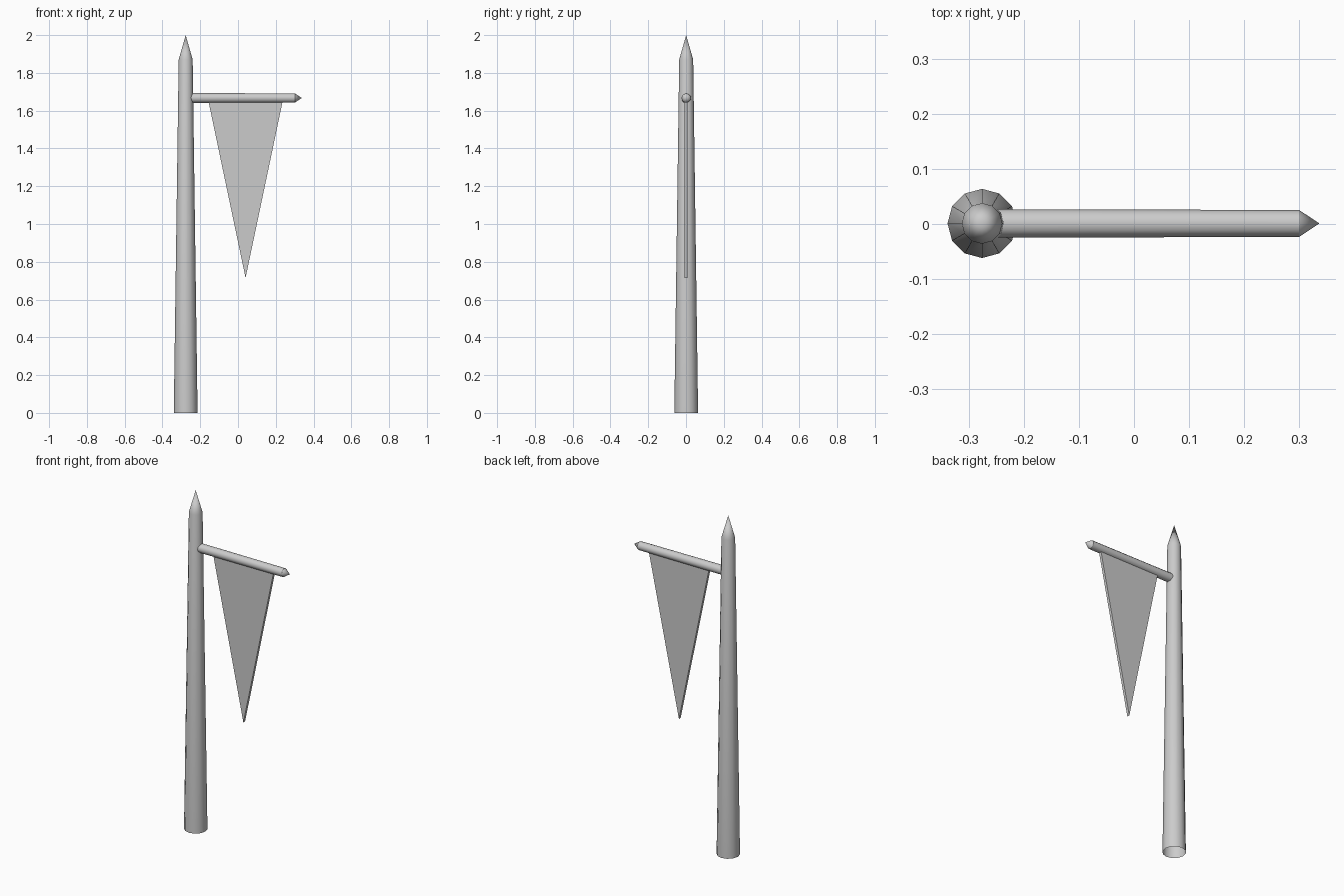
import bpy, bmesh, math
from mathutils import Matrix, Vector

if "Cube" in bpy.data.objects:
    bpy.data.objects.remove(bpy.data.objects["Cube"])

grey = bpy.data.materials.new("plain grey")
grey.diffuse_color = (0.6, 0.6, 0.6, 1)
grey.use_nodes = True
grey.node_tree.nodes["Principled BSDF"].inputs["Base Color"].default_value = grey.diffuse_color


def finish(name, bm):
    bmesh.ops.recalc_face_normals(bm, faces=bm.faces)
    mesh = bpy.data.meshes.new(name)
    bm.to_mesh(mesh)
    bm.free()
    mesh.materials.append(grey)
    obj = bpy.data.objects.new(name, mesh)
    bpy.context.collection.objects.link(obj)
    return obj


def spike(name, rings, tip, sides, matrix):
    """Open-ended tapered rod: (radius, height) rings closed by a point."""
    bm = bmesh.new()
    loops = [[bm.verts.new((r * math.cos(2 * math.pi * i / sides),
                            r * math.sin(2 * math.pi * i / sides), h))
              for i in range(sides)] for r, h in rings]
    apex = bm.verts.new((0, 0, tip))
    for i in range(sides):
        j = (i + 1) % sides
        for a, b in zip(loops, loops[1:]):
            bm.faces.new((a[i], a[j], b[j], b[i]))
        bm.faces.new((loops[-1][i], loops[-1][j], apex))
    bm.transform(matrix)
    obj = finish(name, bm)
    bpy.ops.object.select_all(action='DESELECT')
    obj.select_set(True)
    bpy.context.view_layer.objects.active = obj
    bpy.ops.object.shade_smooth_by_angle(angle=math.radians(31))
    return obj


# Tall tapered pole with a pointed top
spike("pole", [(0.063, 0), (0.037, 1.87)], 2.0, 12,
      Matrix.Translation((-0.277, 0.001, 0)))

# Crossbar reaching out of the pole along +x
spike("crossbar", [(0.026, 0), (0.0245, 0.562)], 0.599, 12,
      Matrix.Translation((-0.261, 0.001, 1.667)) @ Matrix.Rotation(math.pi / 2, 4, 'Y'))

# Triangular pennant hanging under the bar
bm = bmesh.new()
face = bm.faces.new([bm.verts.new((x, -0.007, z)) for x, z in
                     ((-0.156, 1.648), (0.04, 0.715), (0.236, 1.648))])
ext = bmesh.ops.extrude_face_region(bm, geom=[face])
bmesh.ops.translate(bm, vec=Vector((0, 0.016, 0)),
                    verts=[g for g in ext["geom"] if isinstance(g, bmesh.types.BMVert)])
finish("pennant", bm)
